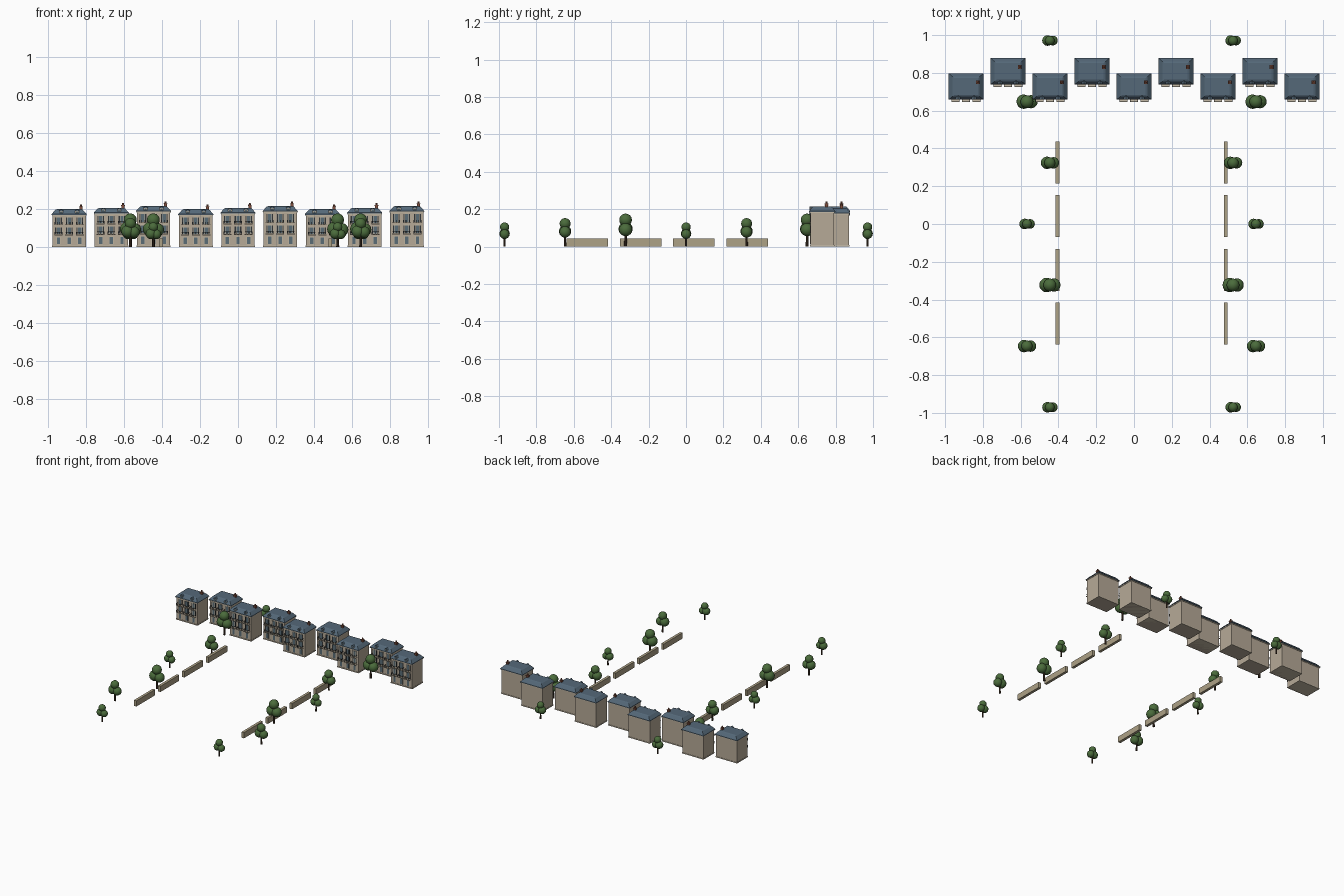
import bpy, bmesh
from mathutils import Matrix, Vector

if "Cube" in bpy.data.objects:
    bpy.data.objects.remove(bpy.data.objects["Cube"])


def mat(name, r, g, b):
    m = bpy.data.materials.new(name)
    m.diffuse_color = (r, g, b, 1)
    m.use_nodes = True
    m.node_tree.nodes["Principled BSDF"].inputs["Base Color"].default_value = m.diffuse_color
    return m


STONE = mat("stone", 0.47, 0.40, 0.31)
TRIM = mat("trim", 0.56, 0.49, 0.38)
SLATE = mat("slate", 0.09, 0.14, 0.19)
GLASS = mat("glass", 0.10, 0.15, 0.18)
IRON = mat("iron", 0.03, 0.035, 0.04)
BRICK = mat("brick", 0.22, 0.08, 0.05)
WALL = mat("wall_stone", 0.42, 0.36, 0.24)
BARK = mat("bark", 0.06, 0.035, 0.02)
LEAF = mat("leaf", 0.07, 0.15, 0.045)


def finish(bm, name, material, loc, smooth=False):
    bmesh.ops.recalc_face_normals(bm, faces=bm.faces)
    for f in bm.faces:
        f.smooth = smooth
    me = bpy.data.meshes.new(name)
    bm.to_mesh(me)
    bm.free()
    me.materials.append(material)
    ob = bpy.data.objects.new(name, me)
    ob.location = loc
    bpy.context.collection.objects.link(ob)
    return ob


def box(bm, x0, x1, y0, y1, z0, z1):
    m = Matrix.Translation(((x0 + x1) / 2, (y0 + y1) / 2, (z0 + z1) / 2))
    m = m @ Matrix.Diagonal((x1 - x0, y1 - y0, z1 - z0, 1))
    bmesh.ops.create_cube(bm, size=1, matrix=m)


def rings(bm, levels):
    # stacked rectangles (half width, half depth, height), capped
    prev = None
    for w, d, z in levels:
        cur = [bm.verts.new(p) for p in ((-w, -d, z), (w, -d, z), (w, d, z), (-w, d, z))]
        if prev is None:
            bm.faces.new(cur[::-1])
        else:
            for i in range(4):
                j = (i + 1) % 4
                bm.faces.new((prev[i], prev[j], cur[j], cur[i]))
        prev = cur
    bm.faces.new(prev)


def gable(bm, x, w, y0, y1, z0, z1):
    # small pitched roof running front to back
    a, b = ([bm.verts.new(p) for p in ((x - w, y, z0), (x + w, y, z0), (x, y, z1))] for y in (y0, y1))
    bm.faces.new(a)
    bm.faces.new(b[::-1])
    for i in range(3):
        j = (i + 1) % 3
        bm.faces.new((a[i], a[j], b[j], b[i]))


def house(n, cx, cy, h):
    hw, hd = 0.0875, 0.063
    loc = (cx, cy, 0)
    bms = {k: bmesh.new() for k in ("walls", "trim", "roof", "windows", "ironwork", "chimney", "balconies")}
    # main block, plinth and cornice
    box(bms["walls"], -hw, hw, -hd, hd, 0, h - 0.003)
    box(bms["trim"], -hw - 0.002, hw + 0.002, -hd - 0.003, hd + 0.002, 0, 0.007)
    box(bms["trim"], -hw - 0.003, hw + 0.003, -hd - 0.004, hd + 0.003, h - 0.007, h - 0.001)
    # mansard roof
    rings(bms["roof"], [(0.0925, 0.07, h - 0.002), (0.0925, 0.07, h + 0.002),
                        (0.072, 0.053, h + 0.024), (0.062, 0.044, h + 0.028)])
    # dormers
    for x in (-0.042, 0.042):
        box(bms["trim"], x - 0.010, x + 0.010, -0.065, -0.04, h, h + 0.019)
        box(bms["windows"], x - 0.006, x + 0.006, -0.0662, -0.06, h + 0.004, h + 0.016)
        gable(bms["roof"], x, 0.013, -0.068, -0.038, h + 0.018, h + 0.027)
    # three floors of windows with shutters and balconies
    fh = (h - 0.012) / 3
    for floor in range(3):
        z = 0.007 + floor * fh
        for x in (-0.056, 0, 0.056):
            zb, zt = z + 0.008, z + fh - 0.010
            box(bms["trim"], x - 0.0115, x + 0.0115, -hd - 0.002, -hd + 0.002, zb - 0.002, zt + 0.003)
            box(bms["windows"], x - 0.009, x + 0.009, -hd - 0.003, -hd + 0.002, zb, zt)
            if floor == 0:
                continue
            for s in (-1, 1):
                c = x + s * 0.0145
                box(bms["ironwork"], c - 0.003, c + 0.003, -hd - 0.003, -hd + 0.001, zb, zt)
            f = -hd - 0.020
            box(bms["balconies"], x - 0.021, x + 0.021, f, -hd + 0.002, z + 0.001, z + 0.005)
            # thin rails and balusters
            box(bms["ironwork"], x - 0.020, x + 0.020, f + 0.001, f + 0.0025, z + 0.017, z + 0.0185)
            for s in (-1, 1):
                c = x + s * 0.0192
                box(bms["ironwork"], c - 0.0007, c + 0.0007, f + 0.001, -hd, z + 0.017, z + 0.0185)
            for i in range(7):
                c = x - 0.0192 + i * 0.0064
                box(bms["ironwork"], c - 0.0007, c + 0.0007, f + 0.001, f + 0.0024, z + 0.004, z + 0.018)
    # chimney stack with pot
    box(bms["chimney"], 0.054, 0.070, 0.015, 0.031, h, h + 0.040)
    box(bms["chimney"], 0.052, 0.072, 0.013, 0.033, h + 0.038, h + 0.042)
    bmesh.ops.create_cone(bms["chimney"], cap_ends=True, segments=8, radius1=0.006, radius2=0.005, depth=0.012,
                          matrix=Matrix.Translation((0.062, 0.023, h + 0.047)))
    mats = dict(walls=STONE, trim=TRIM, roof=SLATE, windows=GLASS, ironwork=IRON, chimney=BRICK, balconies=TRIM)
    for k, bm in bms.items():
        finish(bm, f"house_{n}_{k}", mats[k], loc)


def tree(name, x, y, height):
    s = height / 0.176
    bm = bmesh.new()
    bmesh.ops.create_cone(bm, cap_ends=True, segments=8, radius1=0.008 * s, radius2=0.005 * s, depth=0.1 * s,
                          matrix=Matrix.Translation((0, 0, 0.05 * s)))
    finish(bm, name + "_trunk", BARK, (x, y, 0))
    # three leafy clumps
    bm = bmesh.new()
    for cx, cz, r in ((-0.018, 0.094, 0.038), (0.021, 0.090, 0.035), (-0.001, 0.142, 0.034)):
        bmesh.ops.create_icosphere(bm, subdivisions=3, radius=r * s,
                                   matrix=Matrix.Translation(Vector((cx, 0, cz)) * s))
    finish(bm, name + "_foliage", LEAF, (x, y, 0), True)


# staggered terrace
for i in range(9):
    house(i + 1, (i - 4) * 0.2222, 0.728 + 0.08 * (i % 2), (0.171, 0.178, 0.187)[i % 3])

# two avenues of trees
for i in range(7):
    y = -0.97 + i * 0.3235
    hgt = (0.129, 0.152, 0.176)[i % 3]
    off = 0.485 + 0.121 * (i % 2)
    tree(f"left_tree_{i + 1}", 0.04 - off, y, hgt)
    tree(f"right_tree_{i + 1}", 0.04 + off, y, hgt)

# low walls along both sides
for side, x in (("left", -0.405), ("right", 0.486)):
    for i in range(4):
        bm = bmesh.new()
        box(bm, -0.01, 0.01, -0.111, 0.111, 0, 0.043)
        finish(bm, f"{side}_low_wall_{i + 1}", WALL, (x, -0.527 + i * 0.2845, 0))
